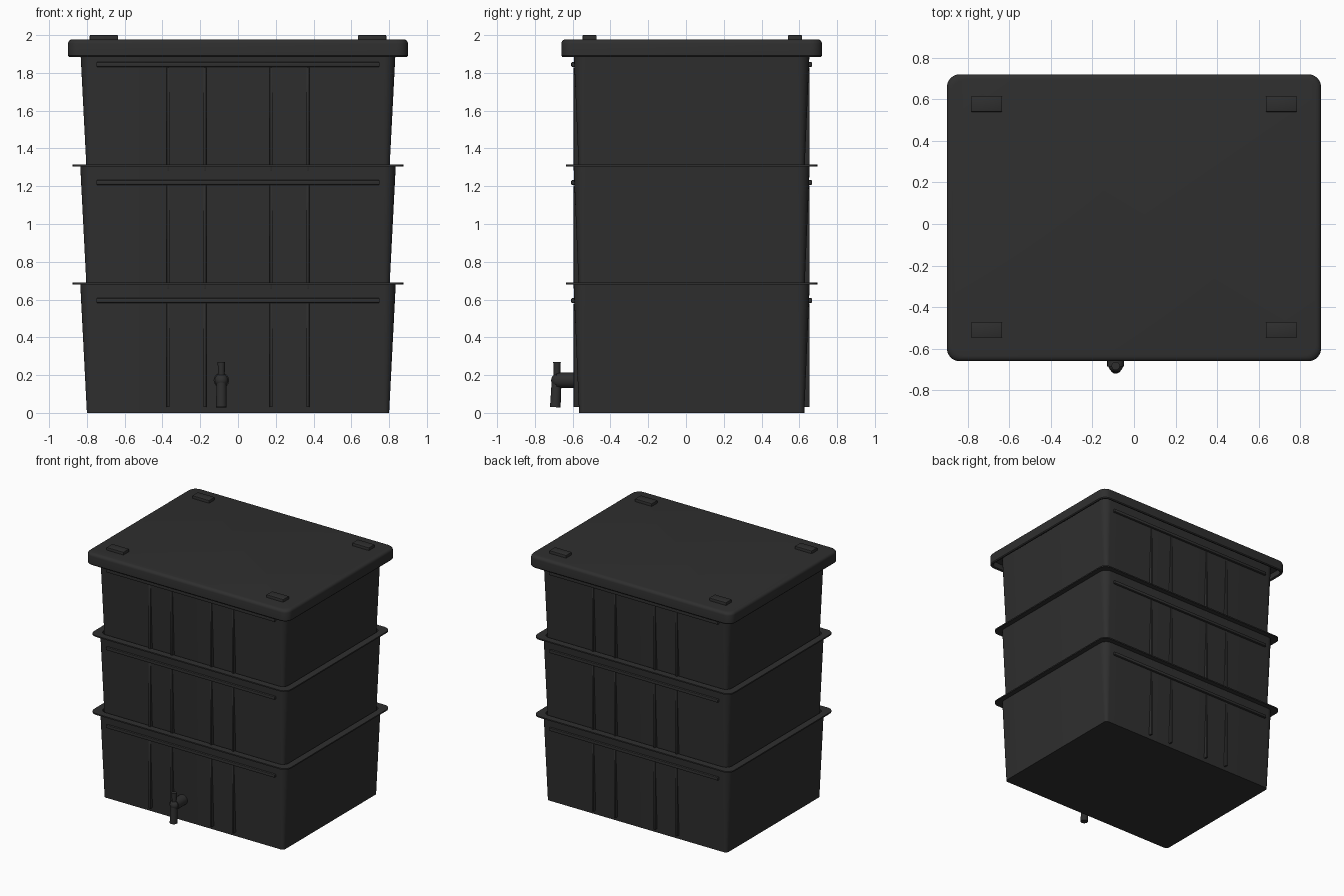
import bpy
import bmesh
from math import cos, sin, pi, radians
from mathutils import Vector

old = bpy.data.objects.get("Cube")
if old:
    bpy.data.objects.remove(old, do_unlink=True)

CY = 0.03        # centre of the stack in y
PITCH = 0.625    # height step between tubs
TUB_H = 0.68

black = bpy.data.materials.new("black plastic")
black.use_nodes = True
black.diffuse_color = (0.028, 0.028, 0.028, 1)
bsdf = next(n for n in black.node_tree.nodes if n.type == 'BSDF_PRINCIPLED')
bsdf.inputs["Base Color"].default_value = black.diffuse_color
bsdf.inputs["Roughness"].default_value = 0.6


def finish(bm, name, angle=35):
    bmesh.ops.recalc_face_normals(bm, faces=bm.faces)
    mesh = bpy.data.meshes.new(name)
    bm.to_mesh(mesh)
    bm.free()
    mesh.materials.append(black)
    obj = bpy.data.objects.new(name, mesh)
    bpy.context.collection.objects.link(obj)
    bpy.ops.object.select_all(action='DESELECT')
    obj.select_set(True)
    bpy.context.view_layer.objects.active = obj
    bpy.ops.object.shade_smooth_by_angle(angle=radians(angle))
    return obj


def ring(bm, hx, hy, r, z, steps=6):
    """Rounded rectangle of vertices."""
    verts = []
    for q, (sx, sy) in enumerate([(1, 1), (-1, 1), (-1, -1), (1, -1)]):
        for i in range(steps + 1):
            a = (q + i / steps) * pi / 2
            verts.append(bm.verts.new((sx * (hx - r) + r * cos(a),
                                       CY + sy * (hy - r) + r * sin(a), z)))
    return verts


def loft(name, sections, cap_ends=True, closed=False, angle=35):
    bm = bmesh.new()
    rings = [ring(bm, *s) for s in sections]
    pairs = list(zip(rings, rings[1:]))
    if closed:
        pairs.append((rings[-1], rings[0]))
    for a, b in pairs:
        n = len(a)
        for i in range(n):
            bm.faces.new((a[i], a[(i + 1) % n], b[(i + 1) % n], b[i]))
    if cap_ends:
        bm.faces.new(rings[0])
        bm.faces.new(rings[-1])
    return finish(bm, name, angle)


def box(name, lo, hi, bevel=0.0):
    lo, hi = Vector(lo), Vector(hi)
    bm = bmesh.new()
    bmesh.ops.create_cube(bm, size=1)
    for v in bm.verts:
        v.co = (lo + hi) / 2 + v.co * (hi - lo)
    if bevel:
        bmesh.ops.bevel(bm, geom=bm.edges[:], offset=bevel, segments=2,
                        profile=0.5, affect='EDGES')
    return finish(bm, name)


def rod(name, a, b, r1, r2):
    a, b = Vector(a), Vector(b)
    bm = bmesh.new()
    bmesh.ops.create_cone(bm, cap_ends=True, segments=20, radius1=r1,
                          radius2=r2, depth=(b - a).length)
    bm.transform((b - a).to_track_quat('Z', 'Y').to_matrix().to_4x4())
    bmesh.ops.translate(bm, vec=(a + b) / 2, verts=bm.verts)
    return finish(bm, name)


# Three nested tubs
for k, level in enumerate(("bottom", "middle", "top")):
    z = k * PITCH
    loft(level + "_tub", [
        (0.77, 0.565, 0.02, z + 0.02),
        (0.82, 0.61, 0.05, z + TUB_H),
        (0.835, 0.625, 0.06, z + TUB_H),
        (0.80, 0.596, 0.025, z),
        (0.76, 0.556, 0.02, z)])
    # Flat rim around the tub's mouth
    loft(level + "_rim", [
        (0.82, 0.61, 0.05, z + TUB_H),
        (0.875, 0.665, 0.06, z + TUB_H),
        (0.875, 0.665, 0.06, z + TUB_H + 0.01),
        (0.82, 0.61, 0.05, z + TUB_H + 0.01)], cap_ends=False, closed=True)
    # Raised ribs and a long bar, front and back
    for side, s in (("front", -1), ("back", 1)):
        y = sorted((CY + s * 0.59, CY + s * 0.625))
        for i, x in enumerate((-0.37, -0.175, 0.175, 0.37)):
            box(f"{level}_{side}_rib_{i + 1}", (x - 0.008, y[0], z + 0.03),
                (x + 0.008, y[1], z + 0.58), 0.004)
        y = sorted((CY + s * 0.60, CY + s * 0.638))
        box(f"{level}_{side}_bar", (-0.75, y[0], z + 0.582),
            (0.75, y[1], z + 0.607), 0.005)

# Hollow lid with a softened top edge
edge = [(0.90 - 0.025 * (1 - cos(a)), 0.69 - 0.025 * (1 - cos(a)), 0.06,
         1.955 + 0.023 * sin(a)) for a in (0, pi / 8, pi / 4, 3 * pi / 8, pi / 2)]
loft("lid", [(0.88, 0.67, 0.045, 1.955), (0.88, 0.67, 0.045, 1.89),
             (0.895, 0.685, 0.06, 1.885), (0.90, 0.69, 0.06, 1.892)] + edge)

# Four low pads on the lid
for sx, xn in ((-1, "right"), (1, "left")):
    for y, yn in ((-0.51, "front"), (0.577, "back")):
        box(f"{yn}_{xn}_lid_pad", (sx * 0.71 - 0.075, y - 0.037, 1.96),
            (sx * 0.71 + 0.075, y + 0.037, 2.0), 0.004)

# Drain tap
TX = -0.088
rod("tap_barrel", (TX, -0.56, 0.172), (TX, -0.685, 0.172), 0.041, 0.041)
rod("tap_lever", (TX, -0.683, 0.17), (TX, -0.683, 0.27), 0.016, 0.02)
rod("tap_spout", (TX, -0.685, 0.17), (TX, -0.692, 0.03), 0.026, 0.028)
bm = bmesh.new()
bmesh.ops.create_uvsphere(bm, u_segments=20, v_segments=12, radius=0.036)
bmesh.ops.translate(bm, vec=(TX, -0.678, 0.172), verts=bm.verts)
finish(bm, "tap_body")
